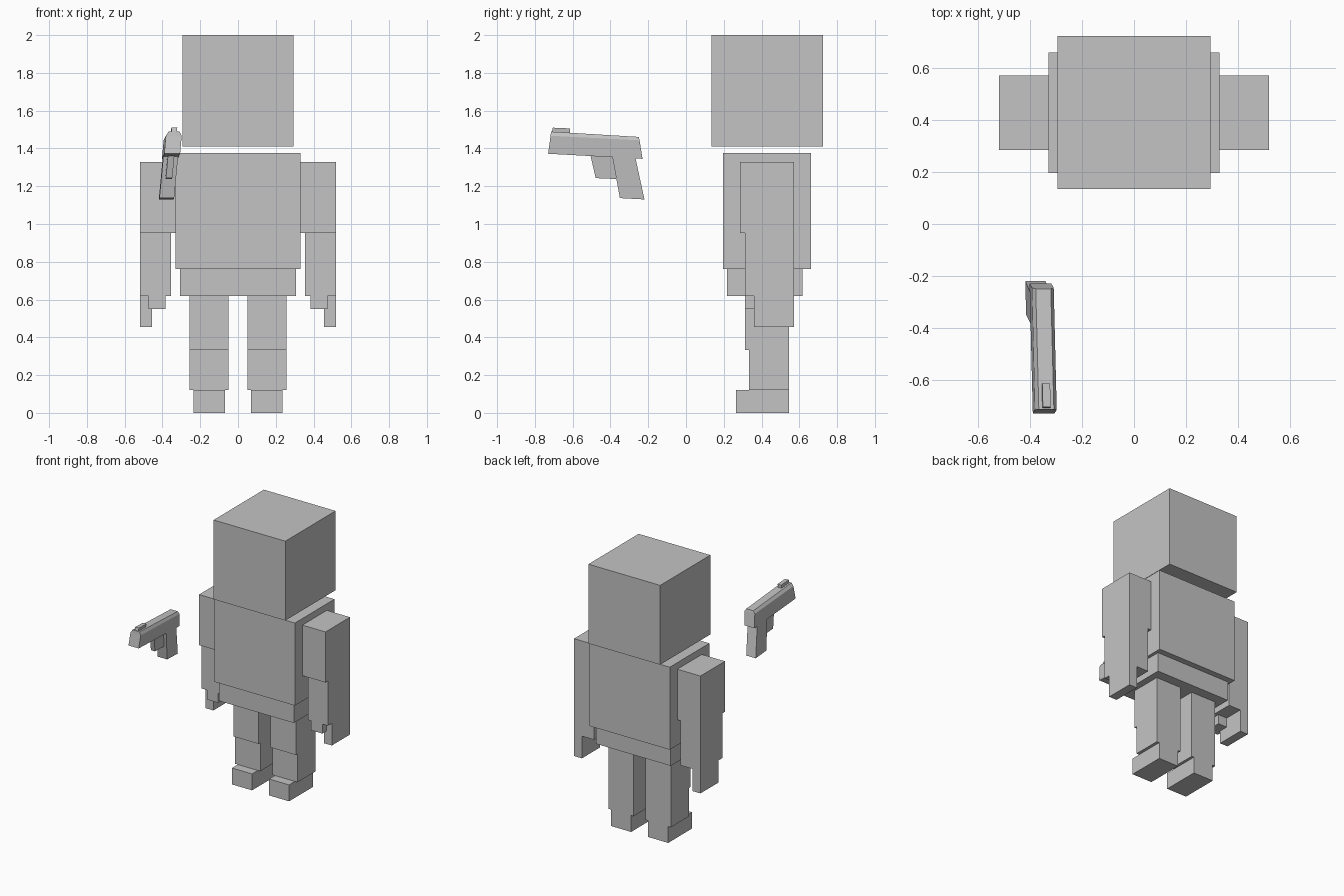
import bpy
import bmesh

if "Cube" in bpy.data.objects:
    bpy.data.objects.remove(bpy.data.objects["Cube"])

grey = bpy.data.materials.new("plain grey")
grey.diffuse_color = (0.55, 0.55, 0.55, 1)
grey.use_nodes = True
grey.node_tree.nodes["Principled BSDF"].inputs["Base Color"].default_value = grey.diffuse_color


def finish(name, bm):
    bmesh.ops.recalc_face_normals(bm, faces=bm.faces)
    mesh = bpy.data.meshes.new(name)
    bm.to_mesh(mesh)
    bm.free()
    mesh.materials.append(grey)
    obj = bpy.data.objects.new(name, mesh)
    bpy.context.collection.objects.link(obj)


def box(name, x0, x1, y0, y1, z0, z1):
    bm = bmesh.new()
    bmesh.ops.create_cube(bm, size=1)
    for v in bm.verts:
        v.co.x = x0 if v.co.x < 0 else x1
        v.co.y = y0 if v.co.y < 0 else y1
        v.co.z = z0 if v.co.z < 0 else z1
    finish(name, bm)


def pistol_part(name, profile):
    """Extrude a (y, z, half width) side profile about the leaning pistol plane."""
    bm = bmesh.new()
    sides = []
    for s in (-1, 1):
        sides.append([bm.verts.new((-0.364 + 0.09 * (z - 1.36) - 0.02 * y + s * w, y, z))
                      for y, z, w in profile])
    left, right = sides
    bm.faces.new(left)
    bm.faces.new(right[::-1])
    n = len(profile)
    for i in range(n):
        j = (i + 1) % n
        bm.faces.new((left[i], right[i], right[j], left[j]))
    finish(name, bm)


# Head and body
box("head", -0.295, 0.295, 0.135, 0.725, 1.41, 2.0)
box("torso", -0.33, 0.33, 0.197, 0.662, 0.763, 1.377)
box("hips", -0.307, 0.307, 0.217, 0.618, 0.62, 0.763)

# Limbs on both sides
for side, s in (("left", 1), ("right", -1)):
    def limb(name, a, b, *rest):
        x0, x1 = sorted((s * a, s * b))
        box(f"{side}_{name}", x0, x1, *rest)

    limb("upper_arm", 0.33, 0.52, 0.285, 0.573, 0.952, 1.328)
    limb("forearm", 0.356, 0.52, 0.312, 0.573, 0.62, 0.952)
    limb("fingers", 0.455, 0.52, 0.36, 0.573, 0.455, 0.62)
    limb("thumb", 0.383, 0.475, 0.312, 0.43, 0.55, 0.62)
    limb("thigh", 0.05, 0.257, 0.312, 0.545, 0.333, 0.62)
    limb("shin", 0.05, 0.257, 0.333, 0.545, 0.122, 0.333)
    limb("foot", 0.07, 0.235, 0.265, 0.545, 0.0, 0.122)

# Floating pistol
W, T = 0.042, 0.029
pistol_part("pistol_slide", [(-0.73, 1.372, W), (-0.23, 1.345, W),
                             (-0.246, 1.443, W), (-0.717, 1.467, W)])
pistol_part("pistol_slide_top", [(-0.717, 1.467, W), (-0.246, 1.443, W),
                                 (-0.25, 1.461, T), (-0.715, 1.489, T)])
pistol_part("pistol_grip", [(-0.39, 1.356, 0.039), (-0.35, 1.137, 0.039),
                            (-0.22, 1.13, 0.039), (-0.267, 1.347, 0.039)])
pistol_part("trigger_guard", [(-0.505, 1.36, 0.017), (-0.478, 1.243, 0.017),
                              (-0.37, 1.238, 0.017), (-0.38, 1.354, 0.017)])
pistol_part("pistol_sight", [(-0.71, 1.487, 0.015), (-0.615, 1.482, 0.015),
                             (-0.615, 1.506, 0.015), (-0.705, 1.51, 0.015)])
